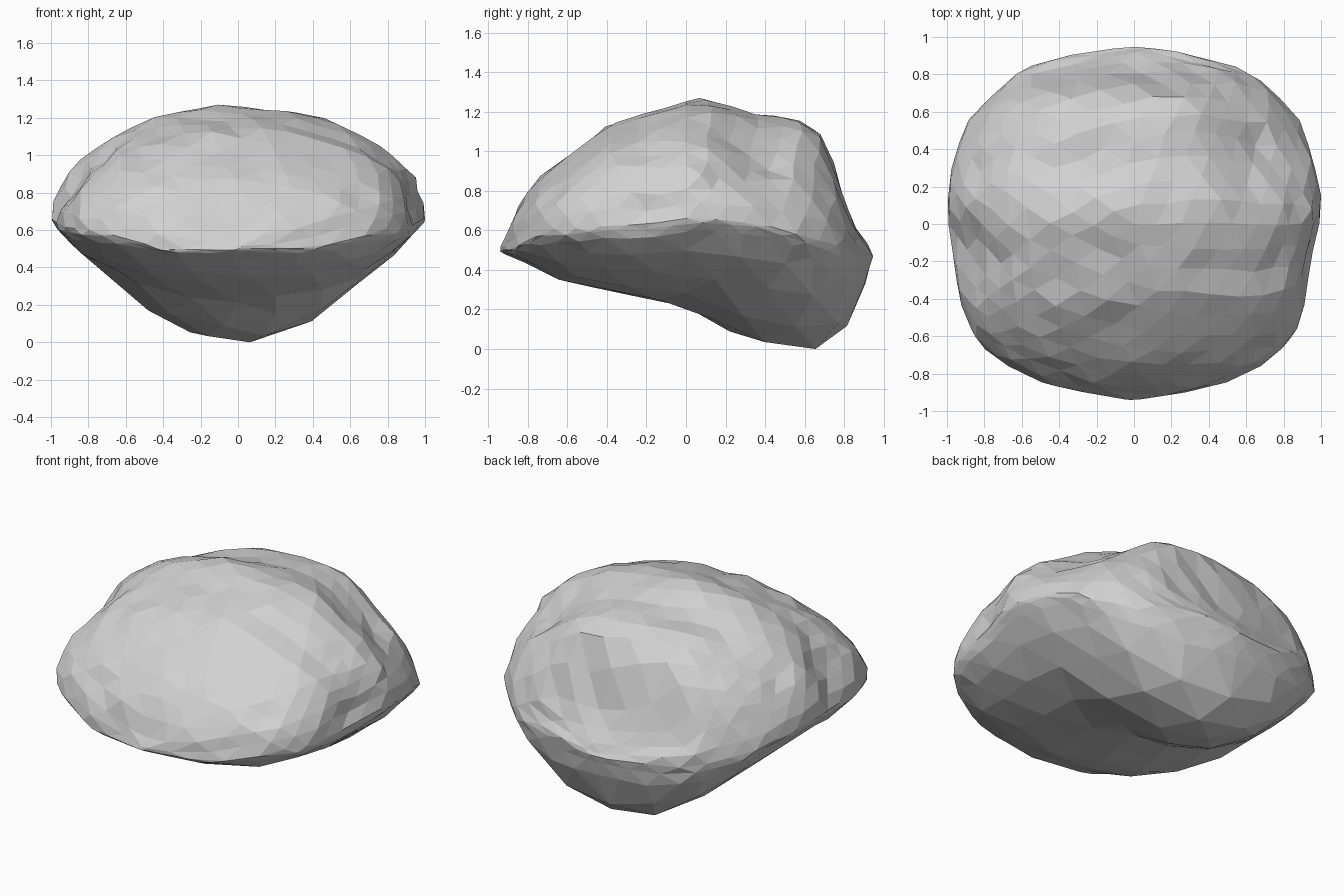
import bpy, bmesh, math, random
from mathutils import Vector

random.seed(11)
cube = bpy.data.objects.get("Cube")
if cube:
    bpy.data.objects.remove(cube, do_unlink=True)

# Profiles along the depth of the boulder: (y, value)
WIDTH = [(-.94, 0), (-.88, .41), (-.75, .71), (-.6, .86), (-.4, .93), (-.2, .98),
         (.05, 1.01), (.33, .97), (.58, .87), (.82, .62), (.9, .33), (.95, 0)]
TOP = [(-.94, .5), (-.84, .75), (-.73, .88), (-.4, 1.13), (-.2, 1.19), (.03, 1.27),
       (.18, 1.25), (.3, 1.19), (.6, 1.16), (.7, 1.08), (.75, .92), (.78, .77), (.86, .62), (.95, .47)]
RIM = [(-.94, .5), (-.88, .5), (-.73, .6), (-.2, .64), (.05, .67), (.4, .63), (.7, .54), (.95, .47)]
BOTTOM = [(-.94, .5), (-.66, .35), (0, .21), (.36, .02), (.72, 0), (.87, .19), (.95, .47)]
# Belly shape: low is full and boxy, high is wedge-like
BELLY = [(-.94, 1.3), (-.2, 1.4), (.1, 1.8), (.4, 2.3), (.72, 1.8), (.95, 1.6)]


def sample(table, y):
    for (y0, a), (y1, b) in zip(table, table[1:]):
        if y <= y1:
            return a + (b - a) * max(0, y - y0) / (y1 - y0)
    return table[-1][1]


# Coarse ball, refined above the underside only
bm = bmesh.new()
bmesh.ops.create_icosphere(bm, subdivisions=3, radius=1)
upper = [e for e in bm.edges if min(v.co.z for v in e.verts) > -.35]
bmesh.ops.subdivide_edges(bm, edges=upper, cuts=1, use_grid_fill=True)
bmesh.ops.triangulate(bm, faces=bm.faces[:])

# Shape every vertex from the profiles, with a little chipping
for v in bm.verts:
    d = v.co.normalized()
    y = .945 * d.y
    ring = max(math.hypot(d.x, d.z), 1e-5)
    side, lift = d.x / ring, d.z / ring
    rim = sample(RIM, y)
    x = sample(WIDTH, y) * side
    if lift >= 0:
        z = rim + (sample(TOP, y) - rim) * lift
    else:
        drop = .15 * -lift + .85 * (-lift) ** sample(BELLY, y)
        z = rim + (sample(BOTTOM, y) - rim) * drop
    chip = .012 if lift > .05 else .006
    v.co = Vector((x, y, z)) + Vector([random.uniform(-chip, chip) for _ in range(3)])

# Worn hollows (inward) and shoulders (outward): (centre, radius, depth)
for centre, radius, depth in [((.97, -.2, .7), .28, .05), ((-.88, -.12, .88), .33, .08),
                              ((.68, .43, .98), .42, .11),
                              ((.74, -.45, .88), .28, -.025)]:
    c = Vector(centre)
    inward = (Vector((0, 0, .65)) - c).normalized()
    for v in bm.verts:
        v.co += inward * depth * max(0, 1 - (v.co - c).length / radius)

# Seat on the ground
bmesh.ops.translate(bm, verts=bm.verts[:], vec=(0, 0, -min(v.co.z for v in bm.verts)))
bmesh.ops.recalc_face_normals(bm, faces=bm.faces[:])
mesh = bpy.data.meshes.new("boulder")
bm.to_mesh(mesh)
bm.free()
boulder = bpy.data.objects.new("boulder", mesh)
bpy.context.collection.objects.link(boulder)

# Stone colour
stone = bpy.data.materials.new("grey stone")
stone.use_nodes = True
color = (.64, .64, .64, 1)
stone.diffuse_color = color
stone.node_tree.nodes["Principled BSDF"].inputs["Base Color"].default_value = color
mesh.materials.append(stone)
